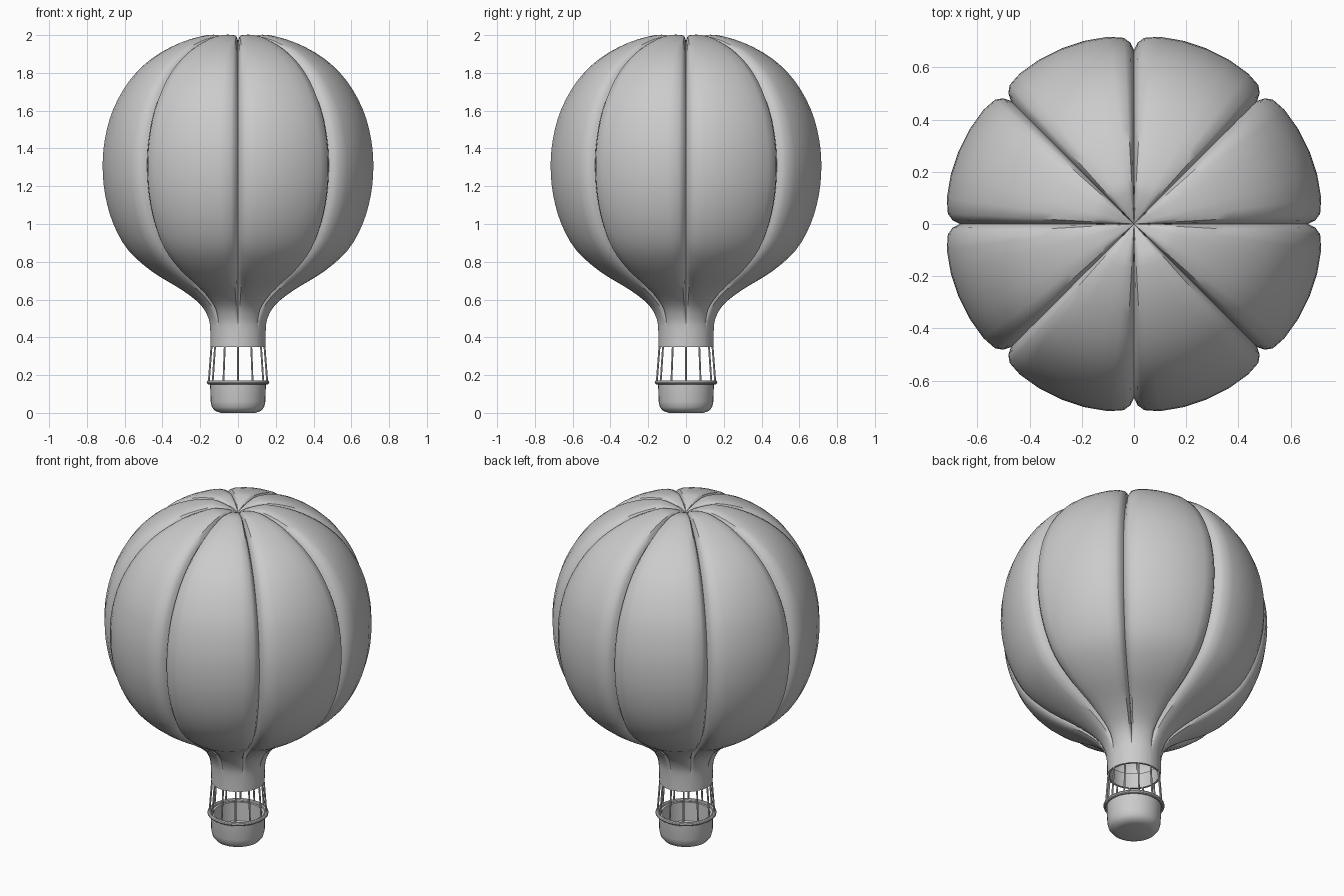
import bpy, bmesh, math
from mathutils import Vector

if "Cube" in bpy.data.objects:
    bpy.data.objects.remove(bpy.data.objects["Cube"])

LOBES = 8


def finish(name, bm, angle=35):
    bmesh.ops.remove_doubles(bm, verts=bm.verts, dist=1e-5)
    bmesh.ops.recalc_face_normals(bm, faces=bm.faces)
    me = bpy.data.meshes.new(name)
    bm.to_mesh(me)
    bm.free()
    ob = bpy.data.objects.new(name, me)
    bpy.context.collection.objects.link(ob)
    bpy.ops.object.select_all(action='DESELECT')
    ob.select_set(True)
    bpy.context.view_layer.objects.active = ob
    bpy.ops.object.shade_smooth_by_angle(angle=math.radians(angle))
    return ob


def skin(name, rings, closed=False, angle=35):
    """Join equal-length rings of points into a surface."""
    bm = bmesh.new()
    vs = [[bm.verts.new(p) for p in ring] for ring in rings]
    n = len(vs[0])
    pairs = list(zip(vs, vs[1:])) + ([(vs[-1], vs[0])] if closed else [])
    for a, b in pairs:
        for i in range(n):
            j = (i + 1) % n
            bm.faces.new((a[i], a[j], b[j], b[i]))
    bmesh.ops.dissolve_degenerate(bm, edges=bm.edges, dist=1e-6)
    return finish(name, bm, angle)


def lathe(name, profile, n=32, closed=False):
    rings = [[(r * math.cos(math.tau * i / n), r * math.sin(math.tau * i / n), z)
              for i in range(n)] for r, z in profile]
    return skin(name, rings, closed)


def catmull(pts, steps):
    """Smooth curve through the points."""
    out = []
    for i in range(len(pts) - 1):
        p0, p1, p2 = pts[max(i - 1, 0)], pts[i], pts[i + 1]
        p3 = pts[min(i + 2, len(pts) - 1)]
        for s in range(steps):
            t = s / steps
            out.append(0.5 * (2 * p1 + (p2 - p0) * t + (2 * p0 - 5 * p1 + 4 * p2 - p3) * t * t
                              + (3 * p1 - p0 - 3 * p2 + p3) * t ** 3))
    return out + [pts[-1]]


# Envelope: radius, height and seam depth from crown to neck
shape = [(0, 1.955, 0), (.04, 1.975, .015), (.1, 1.995, .035), (.17, 2.0, .045),
         (.31, 1.962, .05), (.46, 1.88, .055), (.58, 1.765, .06), (.67, 1.61, .06),
         (.715, 1.45, .06), (.727, 1.3, .06), (.713, 1.15, .06), (.67, 1.0, .06),
         (.59, .86, .055), (.46, .745, .05), (.3, .648, .045), (.2, .57, .03),
         (.158, .5, .008), (.147, .44, 0), (.145, .35, 0)]
curve = catmull([Vector(p) for p in shape], 3)
# Position across a lobe (0 middle, 1 seam) and share of the seam depth
cross = [(-1, 1), (-.95, .55), (-.86, .22), (-.65, .06), (-.33, .01), (0, 0),
         (.33, .01), (.65, .06), (.86, .22), (.95, .55)]
rings = []
for i, p in enumerate(curve):
    d = curve[min(i + 1, len(curve) - 1)] - curve[max(i - 1, 0)]
    normal = Vector((-d.y, d.x)).normalized()
    ring = []
    for k in range(LOBES):
        for t, w in cross:
            a = math.tau / LOBES * (k + .5 + t / 2)
            r = max(0, p.x - abs(normal.x) * p.z * w
                    * (1 if p.y < 1.99 or p.x > .2 else 0))
            z = p.y - normal.y * p.z * w
            ring.append((r * math.cos(a), r * math.sin(a), z))
    rings.append(ring)
# inner lip of the neck
for r, z in ((.133, .35), (.133, .44)):
    rings.append([(Vector((x, y, 0)).normalized() * r + Vector((0, 0, z)))
                  for x, y, _ in rings[-1]])
# make the normals consistent with the crown: depth always points inwards
skin("envelope", rings, angle=40)

# Basket with rounded bottom and hollow inside
lathe("basket", [(0, 0), (.09, 0), (.122, .01), (.138, .03), (.145, .06), (.148, .16),
                 (.132, .16), (.13, .05), (.11, .025), (0, .025)])

# Padded ring around the basket edge
lathe("basket_rim", [(.155 + .011 * math.cos(math.tau * i / 10),
                      .162 + .011 * math.sin(math.tau * i / 10)) for i in range(10)], closed=True)

# Suspension ropes
bm = bmesh.new()
for k in range(12):
    a = math.tau * k / 12
    u = Vector((math.cos(a), math.sin(a), 0))
    v = Vector((-u.y, u.x, 0))
    ends = []
    for r, z in ((.155, .16), (.139, .37)):
        c = u * r + Vector((0, 0, z))
        ends.append([bm.verts.new(c + .005 * (u * math.cos(math.tau * i / 8)
                                              + v * math.sin(math.tau * i / 8)))
                     for i in range(8)])
    for i in range(8):
        j = (i + 1) % 8
        bm.faces.new((ends[0][i], ends[0][j], ends[1][j], ends[1][i]))
finish("ropes", bm)
